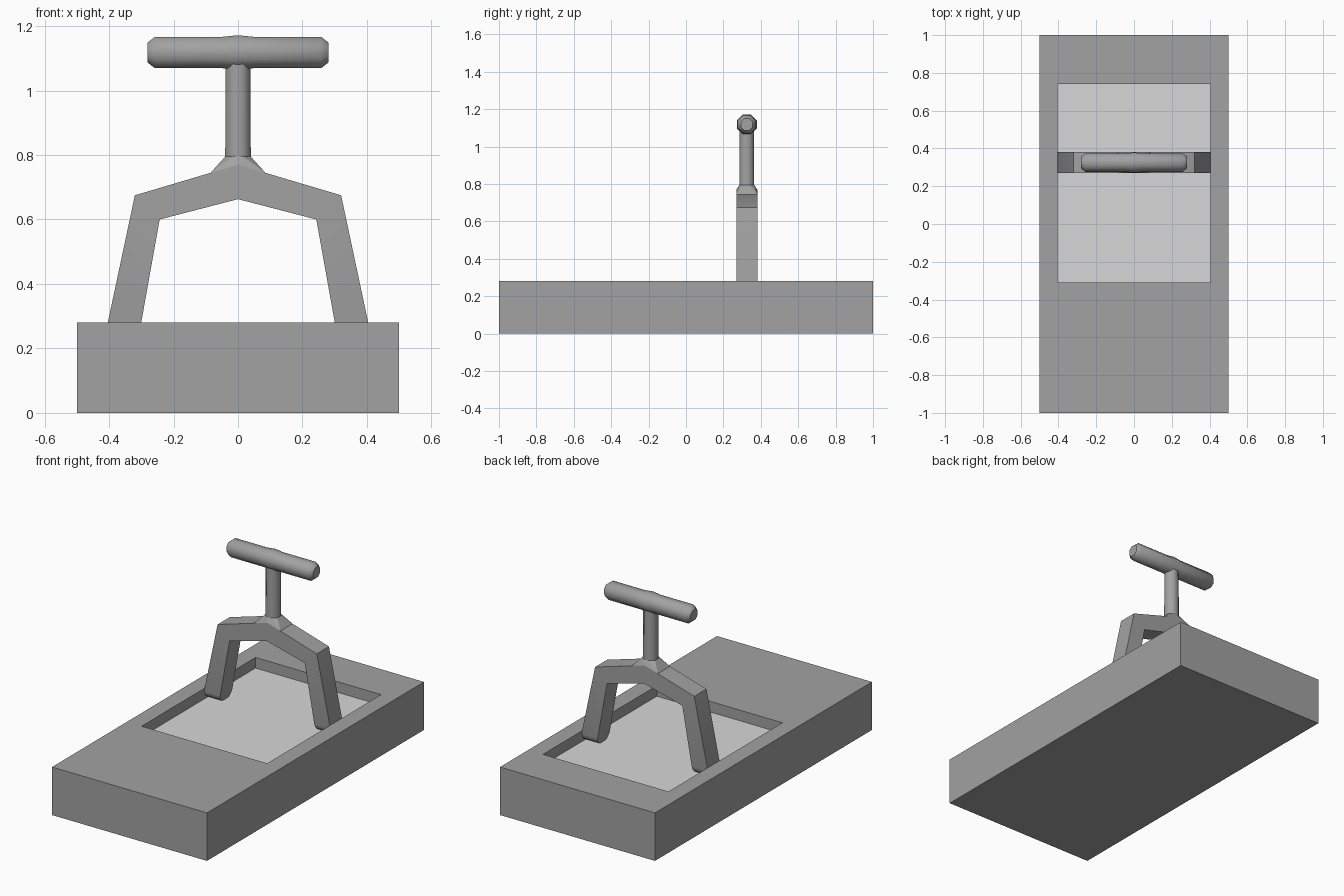
import bpy, bmesh, math
from mathutils import Matrix, Vector

if "Cube" in bpy.data.objects:
    bpy.data.objects.remove(bpy.data.objects["Cube"], do_unlink=True)

Y = 0.325          # depth position of the handle assembly
HALF = 0.056       # half thickness of the fork


def material(name, value):
    mat = bpy.data.materials.new(name)
    mat.use_nodes = True
    colour = (value, value, value, 1)
    mat.diffuse_color = colour
    mat.node_tree.nodes["Principled BSDF"].inputs["Base Color"].default_value = colour
    return mat


grey = material("mid grey", 0.36)
pale = material("pale grey", 0.68)


def finish(name, bm, mats, smooth=False):
    bmesh.ops.recalc_face_normals(bm, faces=bm.faces)
    mesh = bpy.data.meshes.new(name)
    bm.to_mesh(mesh)
    bm.free()
    for m in mats:
        mesh.materials.append(m)
    ob = bpy.data.objects.new(name, mesh)
    bpy.context.collection.objects.link(ob)
    if smooth:
        bpy.ops.object.select_all(action='DESELECT')
        ob.select_set(True)
        bpy.context.view_layer.objects.active = ob
        bpy.ops.object.shade_smooth_by_angle(angle=math.radians(50))
    return ob


# Base block with a sunken pale panel
bm = bmesh.new()
bmesh.ops.create_cube(bm, size=1, matrix=Matrix.Translation((0, 0, 0.14)) @ Matrix.Diagonal((1, 2, 0.28, 1)))
bm.normal_update()
top = max(bm.faces, key=lambda f: f.normal.z)
bmesh.ops.inset_region(bm, faces=[top], thickness=0.1)
for v in top.verts:
    v.co.x = math.copysign(0.405, v.co.x)
    v.co.y = 0.74 if v.co.y > 0 else -0.31
bmesh.ops.inset_region(bm, faces=[top], thickness=0, depth=0)
for v in top.verts:
    v.co.z = 0.218
top.material_index = 1
finish("base_block", bm, [grey, pale])

# Fork: mirrored outline extruded through its thickness, with rounded feet
FOOT = 0.22
side = [(0.32, 0.675), (0.404, 0.28), (0.404, FOOT), (0.311, FOOT), (0.243, 0.6)]
outline = [(0, 0.77)] + side + [(0, 0.663)] + [(-x, z) for x, z in reversed(side)]
bm = bmesh.new()
face = bm.faces.new([bm.verts.new((x, Y - HALF, z)) for x, z in outline])
ext = bmesh.ops.extrude_face_region(bm, geom=[face])
bmesh.ops.translate(bm, vec=(0, 2 * HALF, 0), verts=[g for g in ext["geom"] if isinstance(g, bmesh.types.BMVert)])
feet = [e for e in bm.edges if all(v.co.z < FOOT + 0.001 for v in e.verts)
        and abs(e.verts[0].co.y - e.verts[1].co.y) < 0.001]
bmesh.ops.bevel(bm, geom=feet, offset=0.042, segments=4, profile=0.5, affect='EDGES')
finish("fork", bm, [grey], smooth=True)

# Collar joining the fork's ridge to the round neck
bm = bmesh.new()
for s in (-1, 1):
    for x, z in ((-0.085, 0.745), (0, 0.77), (0.085, 0.745)):
        bm.verts.new((x, Y + s * HALF, z))
for i in range(8):
    a = math.pi / 8 + i * math.pi / 4
    bm.verts.new((0.043 * math.cos(a), Y + 0.043 * math.sin(a), 0.795))
bmesh.ops.convex_hull(bm, input=bm.verts)
finish("collar", bm, [grey])


def lathe(name, profile, turn, origin):
    """Eight-sided turned part from (distance, radius) pairs along its axis."""
    bm = bmesh.new()
    rings = []
    for d, r in profile:
        rings.append([bm.verts.new((r * math.cos(math.pi / 8 + i * math.pi / 4),
                                    r * math.sin(math.pi / 8 + i * math.pi / 4), d)) for i in range(8)])
    for a, b in zip(rings, rings[1:]):
        for i in range(8):
            j = (i + 1) % 8
            bm.faces.new((a[i], a[j], b[j], b[i]))
    bm.faces.new(rings[0])
    bm.faces.new(rings[-1])
    bm.transform(Matrix.Translation(Vector(origin)) @ turn)
    return finish(name, bm, [grey], smooth=True)


# Neck and crossbar of the T handle
lathe("neck", [(0, 0.043), (0.3, 0.041)], Matrix.Identity(4), (0, Y, 0.795))
half = [(0.28, 0.034), (0.258, 0.0525), (0.05, 0.0525)]
lathe("crossbar", [(-d, r) for d, r in half] + [(0, 0.058)] + half[::-1],
      Matrix.Rotation(math.pi / 2, 4, 'Y'), (0, Y, 1.118))
